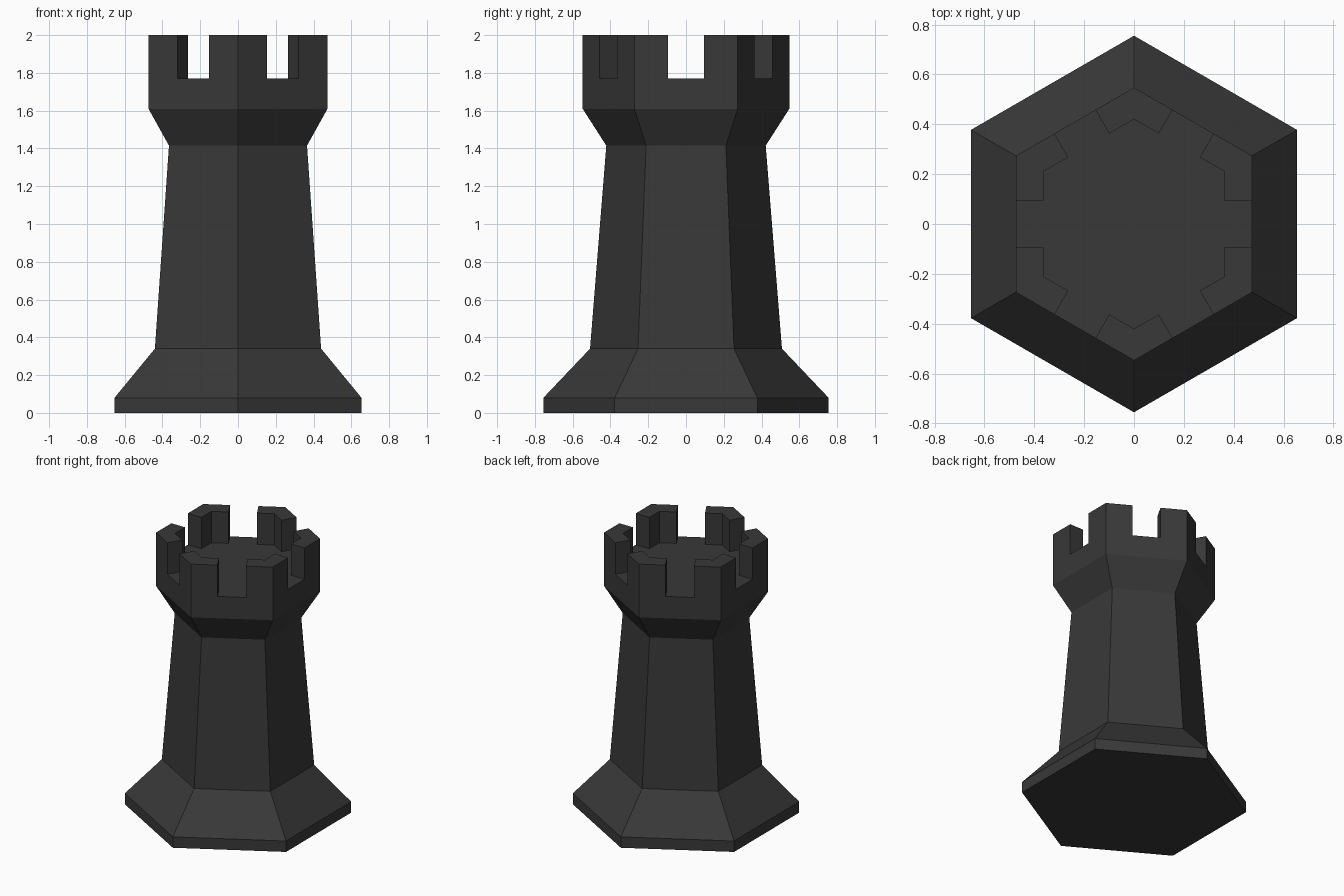
import bpy, bmesh
from math import cos, sin, radians, pi
from mathutils import Vector

if "Cube" in bpy.data.objects:
    bpy.data.objects.remove(bpy.data.objects["Cube"])

SIDES = 6
R_TOP, R_IN = 0.547, 0.42            # outer and inner radius of the battlements
Z_FLARE, Z_FLOOR, Z_TOP = 1.61, 1.77, 2.0
GAP = 0.095                          # half width of each notch
PROFILE = [(0.755, 0), (0.755, 0.08), (0.508, 0.34), (0.422, 1.415), (R_TOP, Z_FLARE)]

bm = bmesh.new()


def face(points):
    bm.faces.new([bm.verts.new(p) for p in points])


def corner(k, r, z):
    a = radians(30) + k * 2 * pi / SIDES
    return Vector((r * cos(a), r * sin(a), z))


def notch(k, r, side, z):
    """Point on the wall between corners k and k+1, beside its notch."""
    a = radians(60) + k * 2 * pi / SIDES
    d = r * cos(pi / SIDES)
    return Vector((d * cos(a) - side * GAP * sin(a), d * sin(a) + side * GAP * cos(a), z))


def merlon_outline(k, z):
    """Outline of the battlement block standing on corner k."""
    return [notch(k - 1, R_TOP, 1, z), corner(k, R_TOP, z), notch(k, R_TOP, -1, z),
            notch(k, R_IN, -1, z), corner(k, R_IN, z), notch(k - 1, R_IN, 1, z)]


# underside, foot, shaft and flare
face([corner(k, *PROFILE[0]) for k in range(SIDES)])
for low, high in zip(PROFILE, PROFILE[1:]):
    for k in range(SIDES):
        face([corner(k, *low), corner(k + 1, *low), corner(k + 1, *high), corner(k, *high)])

# notched outer walls, battlement tops and inner sides
floor = []
for k in range(SIDES):
    face([corner(k, R_TOP, Z_FLARE), corner(k + 1, R_TOP, Z_FLARE),
          corner(k + 1, R_TOP, Z_TOP), notch(k, R_TOP, 1, Z_TOP),
          notch(k, R_TOP, 1, Z_FLOOR), notch(k, R_TOP, -1, Z_FLOOR),
          notch(k, R_TOP, -1, Z_TOP), corner(k, R_TOP, Z_TOP)])
    low, high = merlon_outline(k, Z_FLOOR), merlon_outline(k, Z_TOP)
    face(high)
    for i in range(2, 6):
        j = (i + 1) % 6
        face([low[i], low[j], high[j], high[i]])
    floor += [low[0], low[5], low[4], low[3], low[2]]

# platform inside the battlements
face(floor)

bmesh.ops.remove_doubles(bm, verts=bm.verts[:], dist=0.0005)
bmesh.ops.recalc_face_normals(bm, faces=bm.faces[:])
mesh = bpy.data.meshes.new("rook_tower")
bm.to_mesh(mesh)
bm.free()

# charcoal finish
mat = bpy.data.materials.new("charcoal")
mat.use_nodes = True
colour = (0.04, 0.04, 0.04, 1)
mat.diffuse_color = colour
mat.node_tree.nodes["Principled BSDF"].inputs["Base Color"].default_value = colour
mesh.materials.append(mat)

tower = bpy.data.objects.new("rook_tower", mesh)
bpy.context.collection.objects.link(tower)
